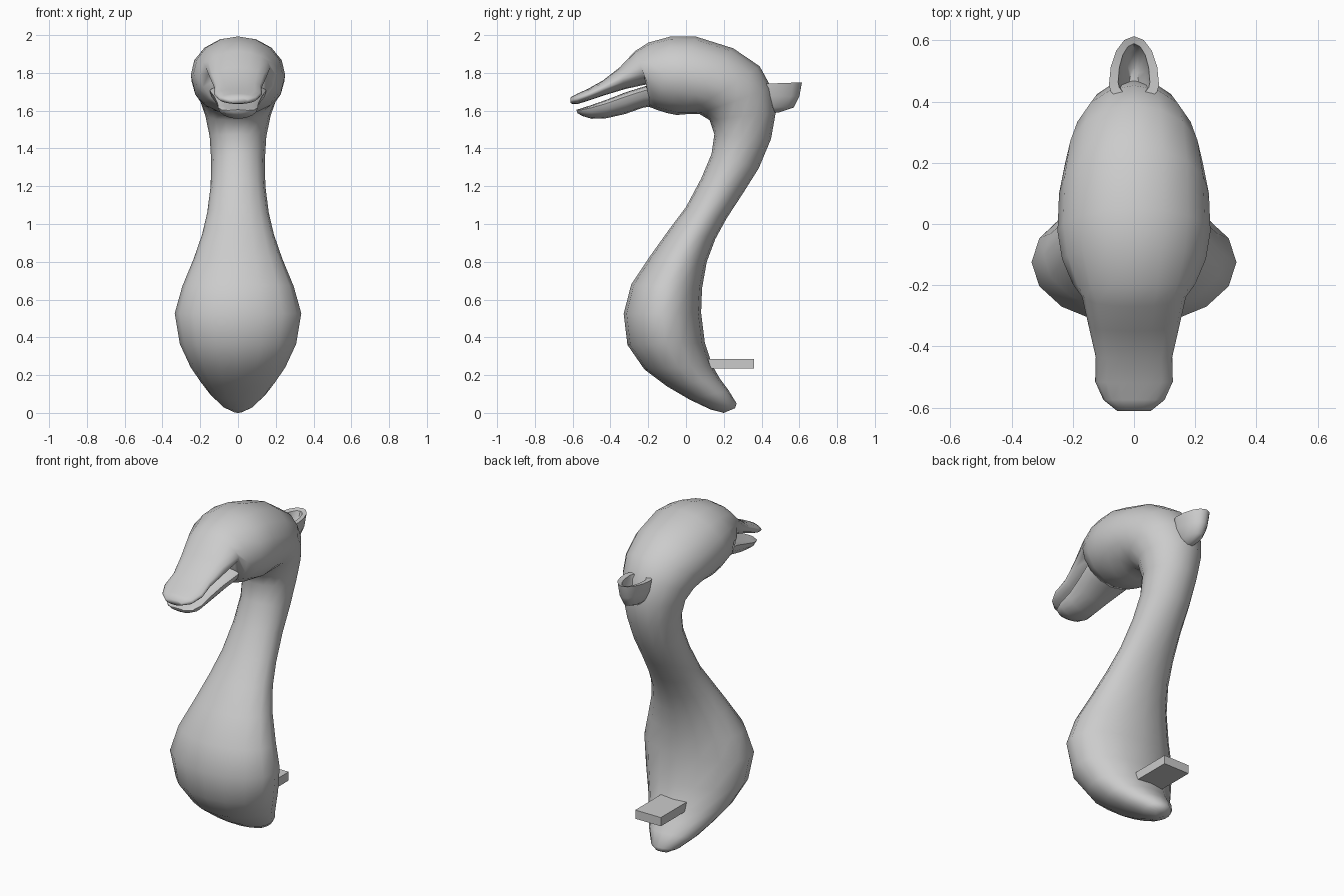
import bpy, bmesh, math
from mathutils import Vector


def loft(name, sections, sides=16, bias=0.5, angle=60):
    """Skin oval rings; each is (front y, front z, back y, back z, half width)."""
    bm = bmesh.new()
    rings = []
    for fy, fz, by, bz, w in sections:
        f, b = Vector((0, fy, fz)), Vector((0, by, bz))
        c = f.lerp(b, bias)
        ring = []
        for i in range(sides):
            a = 2 * math.pi * i / sides
            s = math.sin(a)
            p = c + (b - c) * s if s > 0 else c + (f - c) * -s
            ring.append(bm.verts.new((w * math.cos(a), p.y, p.z)))
        rings.append(ring)
    for r, q in zip(rings, rings[1:]):
        for i in range(sides):
            j = (i + 1) % sides
            bm.faces.new((r[i], r[j], q[j], q[i]))
    bm.faces.new(rings[0][::-1])
    bm.faces.new(rings[-1])
    finish(name, bm, angle)


def finish(name, bm, angle):
    bmesh.ops.recalc_face_normals(bm, faces=bm.faces)
    me = bpy.data.meshes.new(name)
    bm.to_mesh(me)
    bm.free()
    ob = bpy.data.objects.new(name, me)
    bpy.context.collection.objects.link(ob)
    bpy.ops.object.select_all(action='DESELECT')
    ob.select_set(True)
    bpy.context.view_layer.objects.active = ob
    bpy.ops.object.shade_smooth_by_angle(angle=math.radians(angle))


# chest, neck and head, up to the face where the bill starts, then upper bill
loft("body_head_and_upper_bill", [
    (.20, .00, .26, .025, .03), (.13, .018, .268, .05, .08),
    (.02, .07, .225, .12, .145), (-.10, .14, .18, .18, .195),
    (-.22, .23, .14, .25, .25), (-.31, .36, .10, .37, .308),
    (-.33, .525, .08, .53, .335), (-.29, .68, .085, .66, .295),
    (-.19, .83, .11, .80, .235), (-.09, .97, .155, .92, .19),
    (.00, 1.09, .215, 1.03, .163), (.08, 1.24, .30, 1.16, .145),
    (.135, 1.37, .385, 1.295, .142), (.15, 1.475, .45, 1.45, .15),
    (.125, 1.55, .475, 1.59, .172), (.07, 1.583, .453, 1.72, .20),
    (.01, 1.582, .39, 1.835, .225), (-.05, 1.577, .25, 1.93, .245),
    (-.10, 1.587, .05, 1.993, .25), (-.15, 1.603, -.08, 1.993, .235),
    (-.195, 1.62, -.20, 1.96, .20), (-.205, 1.74, -.27, 1.915, .17),
    (-.32, 1.715, -.35, 1.83, .148), (-.43, 1.682, -.44, 1.76, .125),
    (-.51, 1.655, -.52, 1.715, .127), (-.575, 1.635, -.575, 1.69, .10),
    (-.61, 1.637, -.612, 1.67, .055)], angle=80)

# lower bill: flat on top, rounded underneath
loft("lower_bill", [
    (-.14, 1.63, -.14, 1.74, .14), (-.23, 1.615, -.215, 1.73, .15),
    (-.32, 1.583, -.32, 1.697, .125), (-.42, 1.56, -.42, 1.658, .108),
    (-.50, 1.557, -.50, 1.63, .105), (-.55, 1.572, -.555, 1.612, .085),
    (-.575, 1.587, -.58, 1.605, .045)], bias=.8)

# hollow cup on the back of the head: outer wall, rim, then inner wall
loft("back_cup", [
    (.42, 1.585, .49, 1.59, .02), (.41, 1.62, .57, 1.617, .05),
    (.40, 1.68, .60, 1.675, .073), (.40, 1.742, .614, 1.75, .082),
    (.42, 1.742, .59, 1.742, .052), (.42, 1.66, .565, 1.67, .04),
    (.43, 1.63, .51, 1.63, .015)], bias=.25, angle=50)

# flat mounting peg low on the back
bm = bmesh.new()
bmesh.ops.create_cube(bm, size=1)
for v in bm.verts:
    v.co = Vector((v.co.x * .17, .21 + v.co.y * .30, .26 + v.co.z * .052))
finish("mounting_peg", bm, 30)
